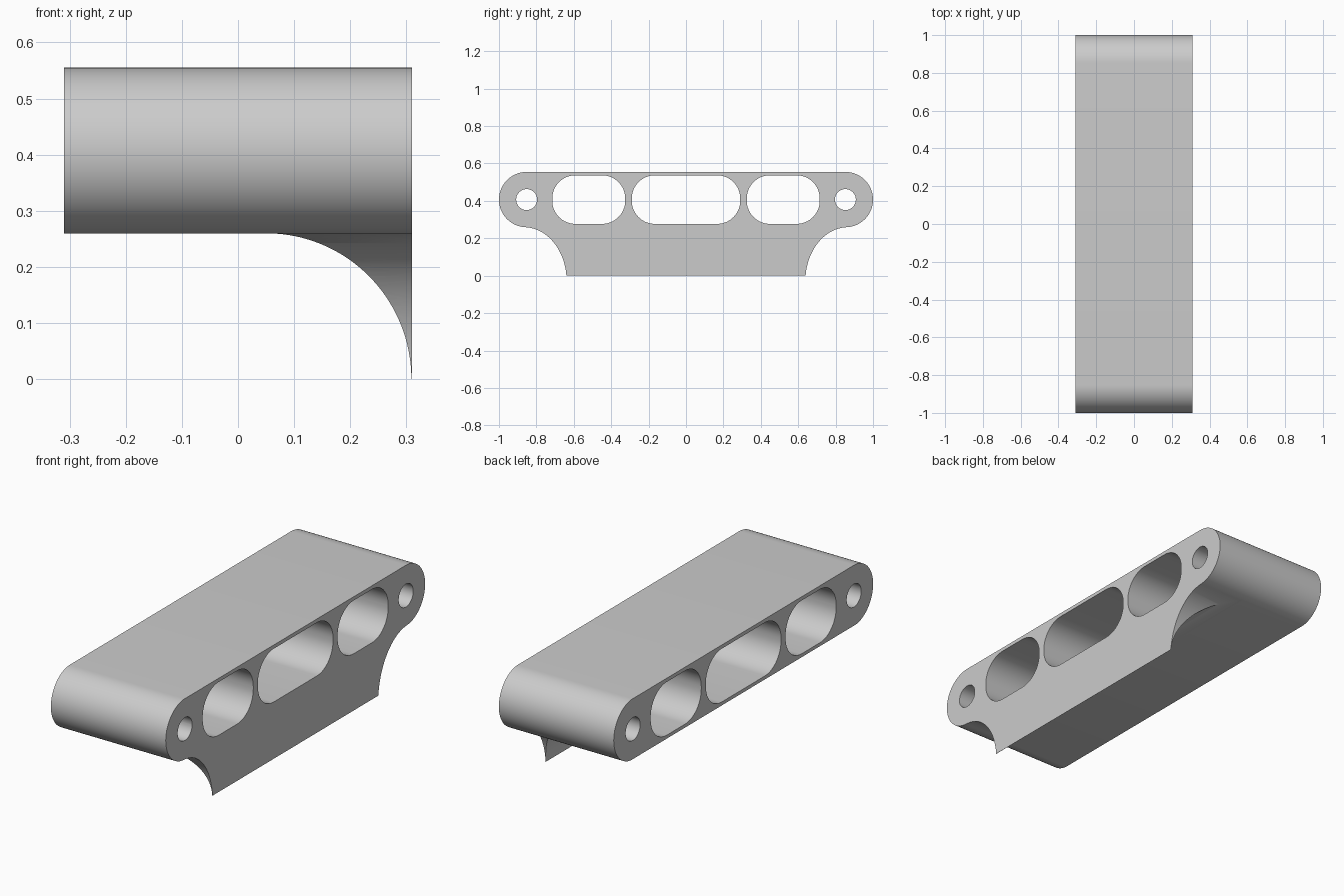
import bpy, bmesh
from math import sin, cos, pi
from mathutils import Vector

cube = bpy.data.objects.get("Cube")
if cube:
    bpy.data.objects.remove(cube)

HALF = 0.31           # half depth along x
TOP = 0.555
R = 0.148             # radius of the rounded ends
CZ = TOP - R          # height of the hole centres
CY = 1 - R
UNDER = TOP - 2 * R   # underside of the main bar


def arc(cx, cy, rx, ry, start, end, n=32):
    angles = [start + (end - start) * i / n for i in range(n + 1)]
    return [(cx + rx * cos(a), cy + ry * sin(a)) for a in angles]


def rounded_slot(y, half_width, half_height, r):
    pts = []
    for i, (sy, sz) in enumerate([(1, 1), (-1, 1), (-1, -1), (1, -1)]):
        pts += arc(y + sy * (half_width - r), CZ + sz * (half_height - r),
                   r, r, i * pi / 2, (i + 1) * pi / 2, 16)
    return pts


def prism(name, loops, along_x, half):
    """Extrude closed outlines symmetrically along x or y."""
    bm = bmesh.new()
    for loop in loops:
        verts = [bm.verts.new((-half, u, v) if along_x else (u, -half, v))
                 for u, v in loop]
        face = bm.faces.new(verts)
        ext = bmesh.ops.extrude_face_region(bm, geom=[face])
        move = Vector((2 * half, 0, 0) if along_x else (0, 2 * half, 0))
        bmesh.ops.translate(bm, vec=move, verts=[
            e for e in ext["geom"] if isinstance(e, bmesh.types.BMVert)])
    bmesh.ops.recalc_face_normals(bm, faces=bm.faces)
    mesh = bpy.data.meshes.new(name)
    bm.to_mesh(mesh)
    bm.free()
    obj = bpy.data.objects.new(name, mesh)
    bpy.context.collection.objects.link(obj)
    return obj


# Side outline: rounded end flowing into a concave shoulder, mirrored in y
half_outline = arc(CY, CZ, R, R, pi / 2, -pi / 2)
shoulder = arc(0.865, -0.03, 0.227, UNDER + 0.03, pi / 2, pi)
half_outline += [p for p in shoulder if p[1] > 0 and p[0] < CY - 0.005]
half_outline.append((0.64, 0))
outline = half_outline + [(-y, z) for y, z in reversed(half_outline)]
body = prism("bracket_body", [outline], True, HALF)

# Through openings: two bolt holes and three slots
holes = [arc(s * CY, CZ, 0.056, 0.056, 0, 2 * pi, 40)[:-1] for s in (-1, 1)]
slots = [rounded_slot(s * 0.52, 0.195, 0.13, 0.124) for s in (-1, 1)]
slots.append(rounded_slot(0, 0.29, 0.13, 0.124))
opening_cutter = prism("opening_cutter", holes + slots, True, HALF + 0.1)

# Space under the bar, leaving a curved lip on one side
fillet = arc(0.05, 0, 0.259, UNDER + 0.001, pi / 2, 0, 48)
under = [(-0.5, -0.1), (-0.5, UNDER + 0.001)] + fillet + [(0.309, -0.1)]
under_cutter = prism("under_cutter", [under], False, 1.2)

bpy.ops.object.select_all(action="DESELECT")
bpy.context.view_layer.objects.active = body
body.select_set(True)
for cutter in (opening_cutter, under_cutter):
    cutter.hide_render = True
    mod = body.modifiers.new("cut", "BOOLEAN")
    mod.operation = "DIFFERENCE"
    mod.solver = "EXACT"
    mod.object = cutter
    bpy.ops.object.modifier_apply(modifier=mod.name)
    bpy.data.objects.remove(cutter)

# Single grey finish
grey = bpy.data.materials.new("light_grey")
grey.use_nodes = True
colour = (0.6, 0.6, 0.6, 1)
grey.diffuse_color = colour
grey.node_tree.nodes["Principled BSDF"].inputs["Base Color"].default_value = colour
body.data.materials.clear()
body.data.materials.append(grey)
bpy.ops.object.shade_smooth_by_angle(angle=pi / 6)
